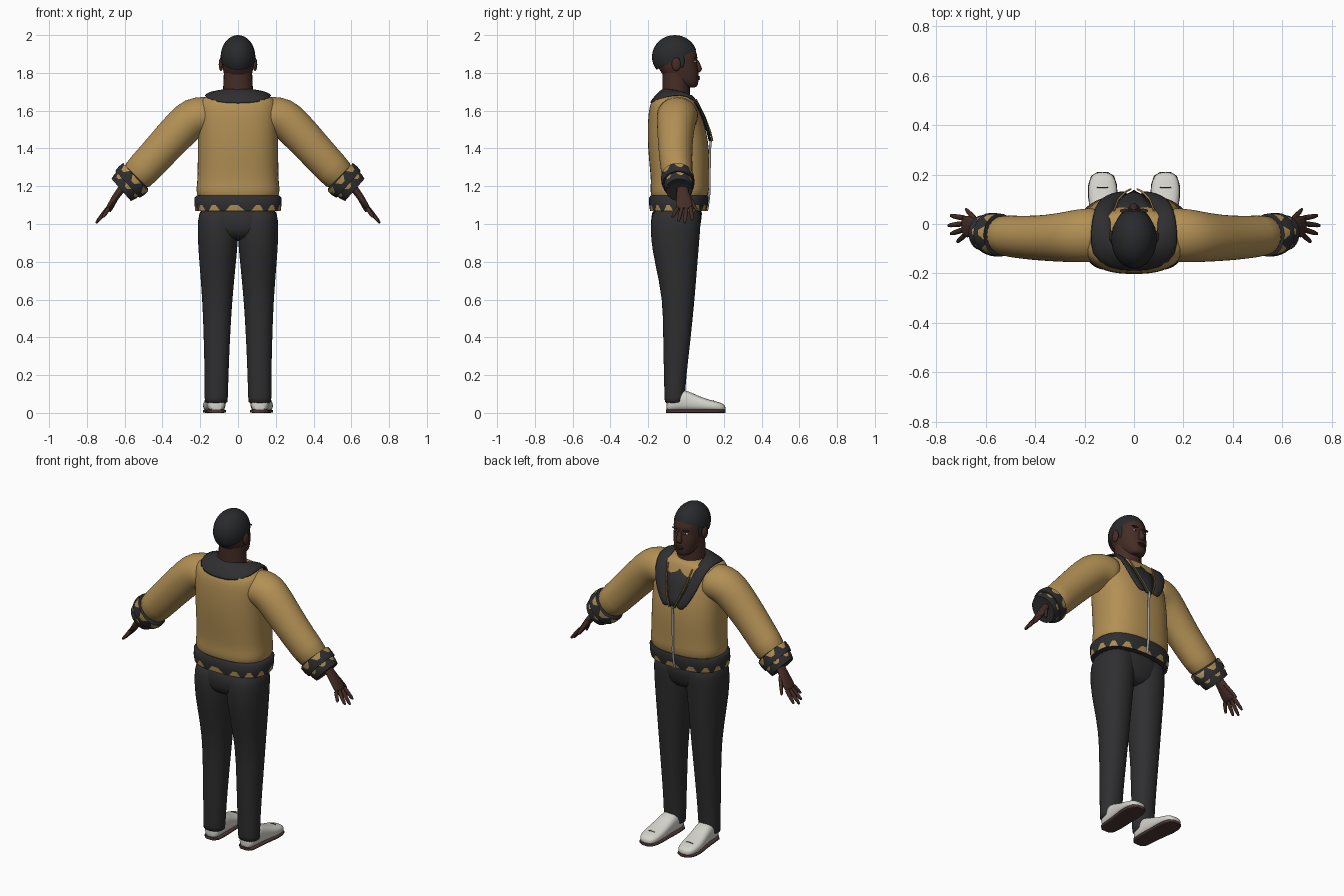
import bpy, bmesh, math
from mathutils import Vector as V

cube = bpy.data.objects.get("Cube")
if cube:
    bpy.data.objects.remove(cube)


def material(name, rgb):
    m = bpy.data.materials.new(name)
    m.use_nodes = True
    m.diffuse_color = (*rgb, 1)
    m.node_tree.nodes["Principled BSDF"].inputs["Base Color"].default_value = (*rgb, 1)
    return m


GOLD = material("gold cloth", (0.45, 0.28, 0.09))
BLACK = material("charcoal cloth", (0.028, 0.028, 0.03))
HAIR = material("hair black", (0.022, 0.023, 0.025))
SKIN = material("dark brown skin", (0.06, 0.026, 0.019))
LIP = material("lip brown", (0.05, 0.018, 0.015))
WHITE = material("shoe white", (0.66, 0.65, 0.6))
SOLE = material("sole brown", (0.07, 0.04, 0.035))
METAL = material("zip grey", (0.35, 0.35, 0.35))


def finish(name, bm, mats, mirror=False, subsurf=0, thick=0):
    bmesh.ops.recalc_face_normals(bm, faces=bm.faces)
    me = bpy.data.meshes.new(name)
    bm.to_mesh(me)
    bm.free()
    for m in mats:
        me.materials.append(m)
    me.shade_smooth()
    me.set_sharp_from_angle(angle=math.radians(50))
    ob = bpy.data.objects.new(name, me)
    bpy.context.collection.objects.link(ob)
    if mirror:
        ob.modifiers.new("mirror", "MIRROR").use_mirror_merge = False
    if thick:
        ob.modifiers.new("thickness", "SOLIDIFY").thickness = thick
    if subsurf:
        mod = ob.modifiers.new("smooth", "SUBSURF")
        mod.levels = mod.render_levels = subsurf
    return ob


def loft(name, rings, mats, n=24, power=2.0, trim_row=None, **kw):
    """Skin rings of (centre, half axis, half axis); one row may carry a gold zigzag."""
    bm = bmesh.new()
    rows = []
    for c, u, v in rings:
        row = []
        for i in range(n):
            a = math.tau * i / n
            ca, sa = math.cos(a), math.sin(a)
            p = V(c) + V(u) * math.copysign(abs(ca) ** (2 / power), ca)
            row.append(bm.verts.new(p + V(v) * math.copysign(abs(sa) ** (2 / power), sa)))
        rows.append(row)
    for j in range(len(rows) - 1):
        for i in range(n):
            k = (i + 1) % n
            a, b, c, d = rows[j][i], rows[j][k], rows[j + 1][k], rows[j + 1][i]
            kind = i % 4 if j == trim_row else 3
            if kind == 0:
                bm.faces.new((a, b, c)).material_index = 1
                bm.faces.new((a, c, d))
            elif kind == 2:
                bm.faces.new((a, b, d)).material_index = 1
                bm.faces.new((b, c, d))
            else:
                bm.faces.new((a, b, c, d)).material_index = int(kind == 1)
    bm.faces.new(rows[0])
    bm.faces.new(rows[-1])
    return finish(name, bm, mats, **kw)


def level(z, x0, x1, y0, y1):
    return ((x0 + x1) / 2, (y0 + y1) / 2, z), ((x1 - x0) / 2, 0, 0), (0, (y1 - y0) / 2, 0)


def body(name, rows, mats, **kw):
    return loft(name, [level(z, -r, r, a, b) for z, r, a, b in rows], mats, **kw)


def limb(name, pts, mat, **kw):
    """Rings square to a path; each point is (x, y, z, radius across, radius in y)."""
    rings = []
    for i, p in enumerate(pts):
        t = V(pts[min(i + 1, len(pts) - 1)][:3]) - V(pts[max(i - 1, 0)][:3])
        side = V((0, 1, 0)).cross(t).normalized()
        rings.append((p[:3], side * p[3], V((0, p[4], 0))))
    return loft(name, rings, mat, mirror=True, **kw)


def ball(name, centre, size, mat, cut=None, mirror=False):
    bm = bmesh.new()
    bmesh.ops.create_uvsphere(bm, u_segments=32, v_segments=20, radius=1)
    for v in bm.verts:
        v.co = V(centre) + V(size) * v.co
    if cut:
        bmesh.ops.bisect_plane(bm, geom=bm.verts[:] + bm.edges[:] + bm.faces[:],
                               plane_co=cut[0], plane_no=cut[1], clear_inner=True)
    return finish(name, bm, [mat], mirror=mirror)


def cord(name, pts, radius, mat, mirror=False):
    cu = bpy.data.curves.new(name, "CURVE")
    cu.dimensions = "3D"
    cu.bevel_depth = radius
    cu.bevel_resolution = 1
    sp = cu.splines.new("POLY")
    sp.points.add(len(pts) - 1)
    for q, p in zip(sp.points, pts):
        q.co = (*p, 1)
    cu.materials.append(mat)
    ob = bpy.data.objects.new(name, cu)
    bpy.context.collection.objects.link(ob)
    if mirror:
        ob.modifiers.new("mirror", "MIRROR")


# Trousers
body("trouser_seat", [(.91, .09, -.14, .03), (.95, .18, -.18, .065), (1.0, .208, -.19, .08),
                      (1.12, .208, -.18, .1)], [BLACK], power=2.3, subsurf=1)
legs = [(.05, .055, .177, -.113, -.008), (.06, .054, .177, -.114, -.007), (.2, .05, .177, -.117, .002),
        (.4, .042, .182, -.122, .026), (.6, .03, .189, -.122, .046), (.8, .01, .206, -.167, .062),
        (.92, -.002, .214, -.188, .072), (1.02, -.002, .215, -.188, .08), (1.1, 0, .2, -.17, .08)]
loft("trouser_legs", [level(*r) for r in legs], [BLACK], power=2.2, mirror=True, subsurf=1)

# Shoes: upper, sole and toe seam
shoe = [(-.105, .115, .03, .06), (-.085, .115, .048, .1), (-.03, .116, .053, .125), (.01, .118, .054, .115),
        (.06, .122, .056, .092), (.11, .126, .06, .072), (.16, .127, .058, .06), (.195, .127, .046, .05),
        (.21, .127, .022, .035)]
loft("shoe_uppers", [((x, y, h / 2 + .004), (r, 0, 0), (0, 0, h / 2 - .003)) for y, x, r, h in shoe],
     [WHITE], power=2.6, mirror=True, subsurf=1)
loft("shoe_soles", [((x, y, .009), (r, 0, 0), (0, 0, .009)) for y, x, r, h in shoe],
     [SOLE], power=5, mirror=True)
cord("toe_seams", [(.127 + .046 * math.sin(a / 5), .14 + .008 * math.cos(a / 5),
                    .03 + .036 * math.cos(a / 5)) for a in range(-6, 7)], .002, SOLE, True)

# Jacket body and hem
body("jacket_body", [(1.12, .215, -.183, .112), (1.16, .218, -.186, .118), (1.19, .222, -.19, .124),
                     (1.22, .216, -.185, .122), (1.3, .214, -.192, .124), (1.4, .214, -.202, .124),
                     (1.5, .213, -.204, .106), (1.58, .214, -.2, .082), (1.64, .208, -.19, .06),
                     (1.675, .185, -.165, .045), (1.69, .1, -.13, .02)], [GOLD], n=32, power=2.5, subsurf=1)
body("jacket_hem", [(1.068, .226, -.19, .108), (1.1, .23, -.195, .116), (1.14, .23, -.195, .12),
                    (1.152, .218, -.186, .116)], [BLACK, GOLD], n=56, power=2.5, trim_row=0)

# Sleeves and patterned cuffs
limb("sleeves", [(.12, -.045, 1.57, .098, .11), (.18, -.045, 1.574, .104, .11), (.235, -.048, 1.566, .108, .108),
                 (.29, -.054, 1.52, .104, .1), (.4, -.058, 1.4, .096, .09), (.5, -.05, 1.29, .093, .085),
                 (.565, -.043, 1.225, .088, .08)], [GOLD], subsurf=1)
limb("cuff_bands", [(.538, -.045, 1.252, .088, .075), (.542, -.045, 1.248, .1, .087),
                    (.565, -.043, 1.228, .101, .088), (.585, -.04, 1.21, .096, .084)],
     [BLACK, GOLD], n=28, trim_row=1)
limb("cuff_ends", [(.58, -.04, 1.215, .088, .076), (.598, -.038, 1.198, .086, .076),
                   (.618, -.036, 1.18, .078, .07), (.614, -.036, 1.184, .05, .05)],
     [BLACK, GOLD], n=28, trim_row=0)

# Hands
limb("palms", [(.595, -.022, 1.215, .024, .032), (.625, -.018, 1.175, .02, .03), (.65, -.012, 1.14, .019, .04),
               (.675, -.01, 1.1, .016, .046), (.694, -.01, 1.075, .012, .044)], [SKIN], n=16, subsurf=1)
fingers = {"little": ((.684, -.045, 1.085), (.715, -.072, 1.035)), "ring": ((.69, -.023, 1.08), (.742, -.04, 1.015)),
           "middle": ((.692, .001, 1.08), (.752, -.006, 1.005)), "index": ((.688, .024, 1.085), (.742, .034, 1.02)),
           "thumb": ((.638, .014, 1.15), (.68, .06, 1.065))}
for name, (root, tip) in fingers.items():
    path = [V(root).lerp(V(tip), t) for t in (0, .35, .8, .97, 1)]
    limb(name + "_fingers", [(*p, r, r) for p, r in zip(path, (.011, .011, .009, .006, .002))],
         [SKIN], n=10)

# Collar: a cape round the neck that falls into two lapels
inner = [(0, -.12, 1.722), (.06, -.11, 1.722), (.09, -.06, 1.715), (.095, 0, 1.7), (.085, .045, 1.66),
         (.068, .09, 1.57), (.04, .12, 1.49), (.018, .132, 1.44)]
outer = [(0, -.2, 1.64), (.11, -.188, 1.645), (.18, -.13, 1.675), (.18, -.03, 1.695), (.168, .05, 1.668),
         (.15, .095, 1.59), (.115, .122, 1.5), (.06, .134, 1.425)]
flip = V((-1, 1, 1))
bm = bmesh.new()
strip = []
for s, order in ((flip, range(len(inner) - 1, 0, -1)), (V((1, 1, 1)), range(len(inner)))):
    for i in order:
        a, b = V(inner[i]) * s, V(outer[i]) * s
        mid = (a + b) / 2 + V((0, .004, .012))
        strip.append([bm.verts.new(p) for p in (a, mid, b)])
for p, q in zip(strip, strip[1:]):
    for k in (0, 1):
        bm.faces.new((p[k], p[k + 1], q[k + 1], q[k]))
finish("collar", bm, [BLACK], thick=.014, subsurf=1)

# Dark shirt between the lapels, gold edging, zip
bm = bmesh.new()
rows = [[bm.verts.new(V(p) * V((k, 1, 1)) + V((0, .008 * (1 - abs(k)) - .004, 0))) for k in (-1, -.5, 0, .5, 1)]
        for p in inner[4:]]
for p, q in zip(rows, rows[1:]):
    for k in range(4):
        bm.faces.new((p[k], p[k + 1], q[k + 1], q[k]))
finish("shirt_front", bm, [BLACK], thick=.008)
cord("lapel_edging", [V(p) + V((-.004, .009, 0)) for p in inner[4:]], .004, GOLD, True)
cord("zip", [(0, .132, 1.45), (0, .126, 1.39), (0, .125, 1.3), (0, .124, 1.23), (0, .125, 1.18),
             (0, .121, 1.14), (0, .116, 1.1), (0, .11, 1.07)], .007, METAL)

# Neck and head
body("neck", [(1.62, .085, -.13, .02), (1.7, .08, -.125, .02), (1.75, .077, -.125, .02), (1.8, .075, -.125, .02)],
     [SKIN])
body("head", [(1.722, .028, .0, .05), (1.73, .044, -.03, .06), (1.75, .06, -.075, .066), (1.775, .07, -.11, .067),
              (1.8, .076, -.13, .066), (1.83, .082, -.15, .064), (1.855, .084, -.155, .056),
              (1.88, .085, -.16, .061), (1.92, .083, -.16, .056), (1.955, .07, -.14, .025),
              (1.98, .04, -.1, -.02)], [SKIN], n=32, power=2.2, subsurf=1)
ball("hair", (0, -.06, 1.885), (.092, .12, .115), HAIR, cut=((0, .06, 1.925), (0, -.5, 1)))
ball("sideburns", (.078, -.022, 1.865), (.01, .014, .04), HAIR, mirror=True)

# Face
body("nose", [(1.8, .012, .05, .066), (1.808, .02, .05, .08), (1.82, .018, .05, .088), (1.845, .012, .05, .076),
              (1.875, .01, .045, .063)], [SKIN], n=16, subsurf=1)
ball("ears", (.09, -.052, 1.845), (.012, .024, .035), SKIN, mirror=True)
ball("eyes", (.034, .046, 1.86), (.013, .011, .006), WHITE, mirror=True)
ball("pupils", (.034, .053, 1.86), (.006, .006, .006), HAIR, mirror=True)
ball("eyebrows", (.036, .053, 1.88), (.021, .009, .005), HAIR, mirror=True)
ball("upper_lip", (0, .062, 1.778), (.026, .013, .006), LIP)
ball("lower_lip", (0, .061, 1.768), (.022, .013, .007), LIP)
